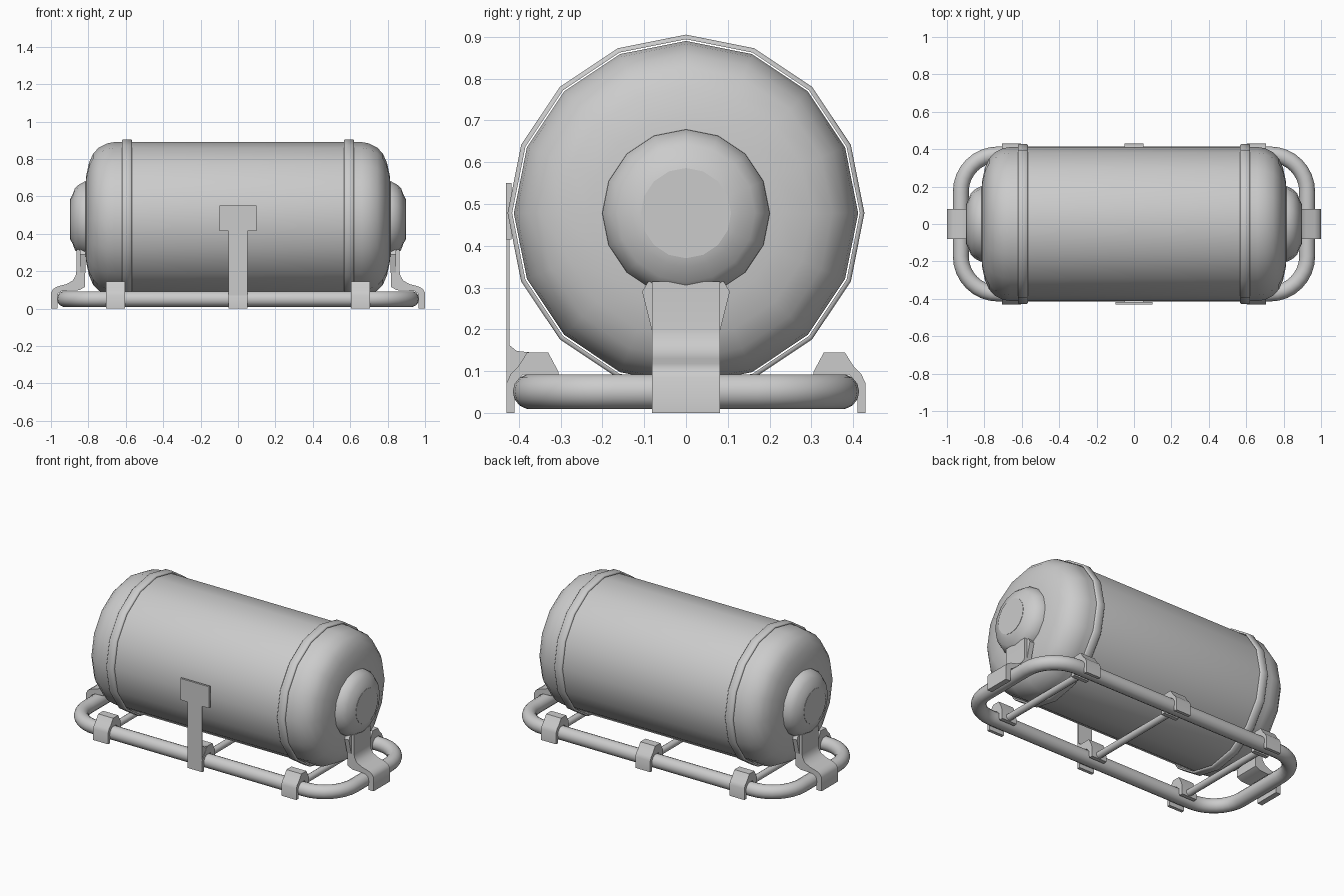
import bpy, bmesh
from math import pi, sin, cos, radians
from mathutils import Vector

if "Cube" in bpy.data.objects:
    bpy.data.objects.remove(bpy.data.objects["Cube"])

AXIS_Z = 0.478


def make(name, verts, faces, smooth=True, angle=40):
    mesh = bpy.data.meshes.new(name)
    bm = bmesh.new()
    vs = [bm.verts.new(v) for v in verts]
    for f in faces:
        bm.faces.new([vs[i] for i in f])
    bmesh.ops.recalc_face_normals(bm, faces=bm.faces)
    bm.to_mesh(mesh)
    bm.free()
    ob = bpy.data.objects.new(name, mesh)
    bpy.context.collection.objects.link(ob)
    if smooth:
        bpy.ops.object.select_all(action='DESELECT')
        ob.select_set(True)
        bpy.context.view_layer.objects.active = ob
        bpy.ops.object.shade_smooth_by_angle(angle=radians(angle))
    return ob


def grid_faces(rows, cols, closed):
    n = rows if closed else rows - 1
    return [(i * cols + j, i * cols + (j + 1) % cols,
             (i + 1) % rows * cols + (j + 1) % cols, (i + 1) % rows * cols + j)
            for i in range(n) for j in range(cols)]


def lathe_x(name, profile, sides=16, closed=False, angle=40):
    """Revolve (x, radius) points about the tank axis."""
    verts = [(x, r * cos(2 * pi * j / sides), AXIS_Z + r * sin(2 * pi * j / sides))
             for x, r in profile for j in range(sides)]
    faces = grid_faces(len(profile), sides, closed)
    if not closed:
        faces += [tuple(range(sides)), tuple(range(len(verts) - sides, len(verts)))]
    return make(name, verts, faces, True, angle)


def extrude(name, pts, place, a, b, angle=35):
    """Extrude a 2D outline between a and b; place maps (u, v, w) to xyz."""
    n = len(pts)
    verts = [place(u, v, w) for w in (a, b) for u, v in pts]
    return make(name, verts, grid_faces(2, n, False) +
                [tuple(range(n)), tuple(range(n, 2 * n))], True, angle)


def box(name, x0, x1, y0, y1, z0, z1):
    return extrude(name, [(x0, z0), (x1, z0), (x1, z1), (x0, z1)],
                   lambda u, v, w: (u, w, v), y0, y1)


# Tank shell with rounded ends
half = [(0.66, 0.412), (0.70, 0.405), (0.745, 0.382), (0.775, 0.35),
        (0.797, 0.30), (0.812, 0.23), (0.818, 0.15)]
lathe_x("tank_shell", [(-x, r) for x, r in reversed(half)] + half)

# End hubs and hoop bands
for s, side in ((-1, "left"), (1, "right")):
    lathe_x(side + "_hub", [(s * x, r) for x, r in
            ((0.79, 0.202), (0.822, 0.2), (0.85, 0.185), (0.872, 0.165),
             (0.885, 0.13), (0.895, 0.112))], angle=50)
    lathe_x(side + "_hub_cap", [(s * 0.88, 0.108), (s * 0.897, 0.108)])
    lathe_x(side + "_hoop", [(s * 0.567, 0.416), (s * 0.567, 0.422), (s * 0.572, 0.427),
            (s * 0.616, 0.427), (s * 0.621, 0.422), (s * 0.621, 0.416)], closed=True, angle=50)

# Base tube: rounded rectangle swept with a round section
HX, HY, R, TR, TZ, SIDES = 0.926, 0.372, 0.20, 0.0425, 0.051, 14
verts, rows = [], 0
for q, (sx, sy) in enumerate(((1, 1), (-1, 1), (-1, -1), (1, -1))):
    for k in range(9):
        a = q * pi / 2 + k * pi / 16
        out = Vector((cos(a), sin(a), 0))
        c = Vector((sx * (HX - R), sy * (HY - R), TZ)) + out * R
        rows += 1
        for j in range(SIDES):
            t = 2 * pi * j / SIDES
            verts.append(c + out * TR * cos(t) + Vector((0, 0, TR * sin(t))))
make("base_tube", verts, grid_faces(rows, SIDES, True))

# Cross rods, with a clamp hooked over the tube at each end
clamp = [(0.43, 0), (0.43, 0.07), (0.42, 0.092), (0.402, 0.11), (0.38, 0.145),
         (0.33, 0.145), (0.305, 0.098), (0.30, 0.025), (0.325, 0.025),
         (0.33, 0.07), (0.35, 0.092), (0.39, 0.092), (0.41, 0.07), (0.41, 0)]
for x, pos in ((-0.655, "left"), (0, "middle"), (0.655, "right")):
    rod = [(x + 0.021 * cos(k * pi / 5), 0.05 + 0.021 * sin(k * pi / 5)) for k in range(10)]
    extrude(pos + "_cross_rod", rod, lambda u, v, w: (u, w, v), -0.325, 0.325, 45)
    for s, end in ((-1, "front"), (1, "back")):
        extrude(f"{end}_{pos}_clamp", clamp,
                lambda u, v, w, s=s: (w, s * u, v), x - 0.052, x + 0.052)

# Front label plate on its post, with a small gusset
box("plate_post", -0.05, 0.05, -0.43, -0.422, 0, 0.45)
box("label_plate", -0.1, 0.1, -0.431, -0.418, 0.415, 0.55)
extrude("post_gusset", [(-0.426, 0.165), (-0.405, 0.148), (-0.375, 0.145),
                        (-0.39, 0.12), (-0.426, 0.08)],
        lambda u, v, w: (w, u, v), -0.05, 0.05)

# End brackets: strap from the ground over the tube and up to the hub
strap = [(1.0, 0), (1.0, 0.085), (0.988, 0.105), (0.965, 0.118), (0.92, 0.13),
         (0.885, 0.148), (0.868, 0.175), (0.864, 0.2), (0.864, 0.315),
         (0.822, 0.315), (0.818, 0.2), (0.818, 0.115), (0.85, 0.098),
         (0.94, 0.094), (0.962, 0.08), (0.966, 0.06), (0.966, 0)]
flare = [(-0.08, 0.19), (0.08, 0.19), (0.105, 0.29), (0.09, 0.315),
         (-0.09, 0.315), (-0.105, 0.29)]
for s, side in ((-1, "left"), (1, "right")):
    extrude(side + "_bracket", strap, lambda u, v, w, s=s: (s * u, w, v), -0.081, 0.081)
    extrude(side + "_bracket_flare", flare,
            lambda u, v, w, s=s: (s * w, u, v), 0.815, 0.845)
